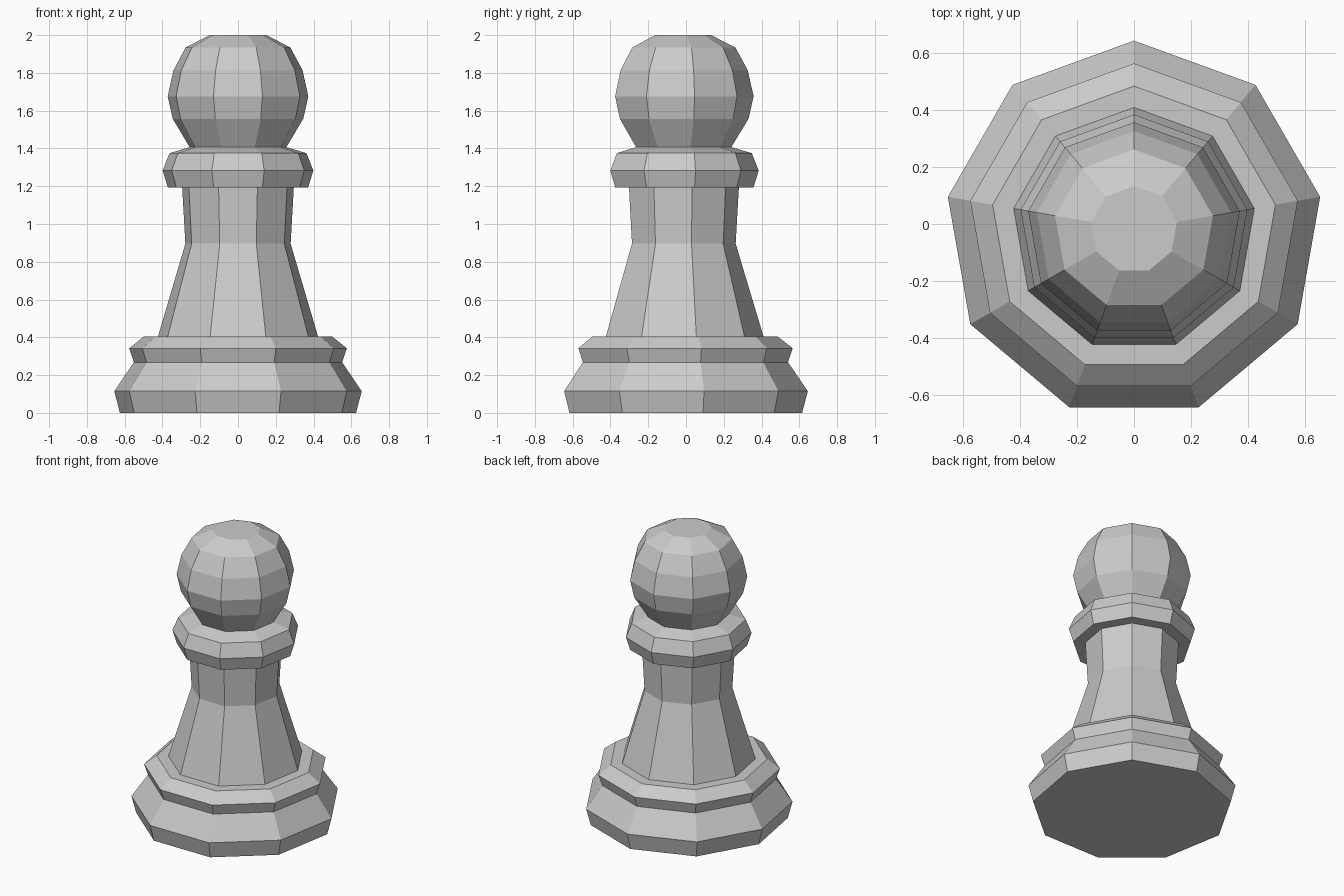
import bpy, bmesh
from math import sin, cos, pi

if "Cube" in bpy.data.objects:
    bpy.data.objects.remove(bpy.data.objects["Cube"])

SIDES = 9
CENTRE_Y = -0.02  # nine-sided outline is centred by its bounding box

# Profiles as (radius, height), bottom to top
base = [(0.635, 0), (0.665, 0.115), (0.56, 0.268), (0.585, 0.342), (0.505, 0.405)]
stem = [(0.43, 0.405), (0.283, 0.896), (0.30, 1.193)]
collar = [(0.377, 1.193), (0.405, 1.283), (0.368, 1.375), (0.26, 1.407)]
head = [(0.351, 1.557), (0.378, 1.676), (0.347, 1.814), (0.282, 1.934), (0.153, 2.0)]


def turned(name, profile):
    """Turn a profile into a closed solid with flat sides."""
    bm = bmesh.new()
    rings = []
    for r, z in profile:
        angles = [pi / 2 + 2 * pi * i / SIDES for i in range(SIDES)]
        rings.append([bm.verts.new((r * cos(a), r * sin(a) + CENTRE_Y, z)) for a in angles])
    for low, high in zip(rings, rings[1:]):
        for i in range(SIDES):
            j = (i + 1) % SIDES
            bm.faces.new((low[i], low[j], high[j], high[i]))
    bm.faces.new(rings[0][::-1])
    bm.faces.new(rings[-1])
    mesh = bpy.data.meshes.new(name)
    bm.to_mesh(mesh)
    bm.free()
    obj = bpy.data.objects.new(name, mesh)
    bpy.context.collection.objects.link(obj)
    return obj


# The whole piece is turned as one watertight body
turned("pawn", base + stem + collar + head)
